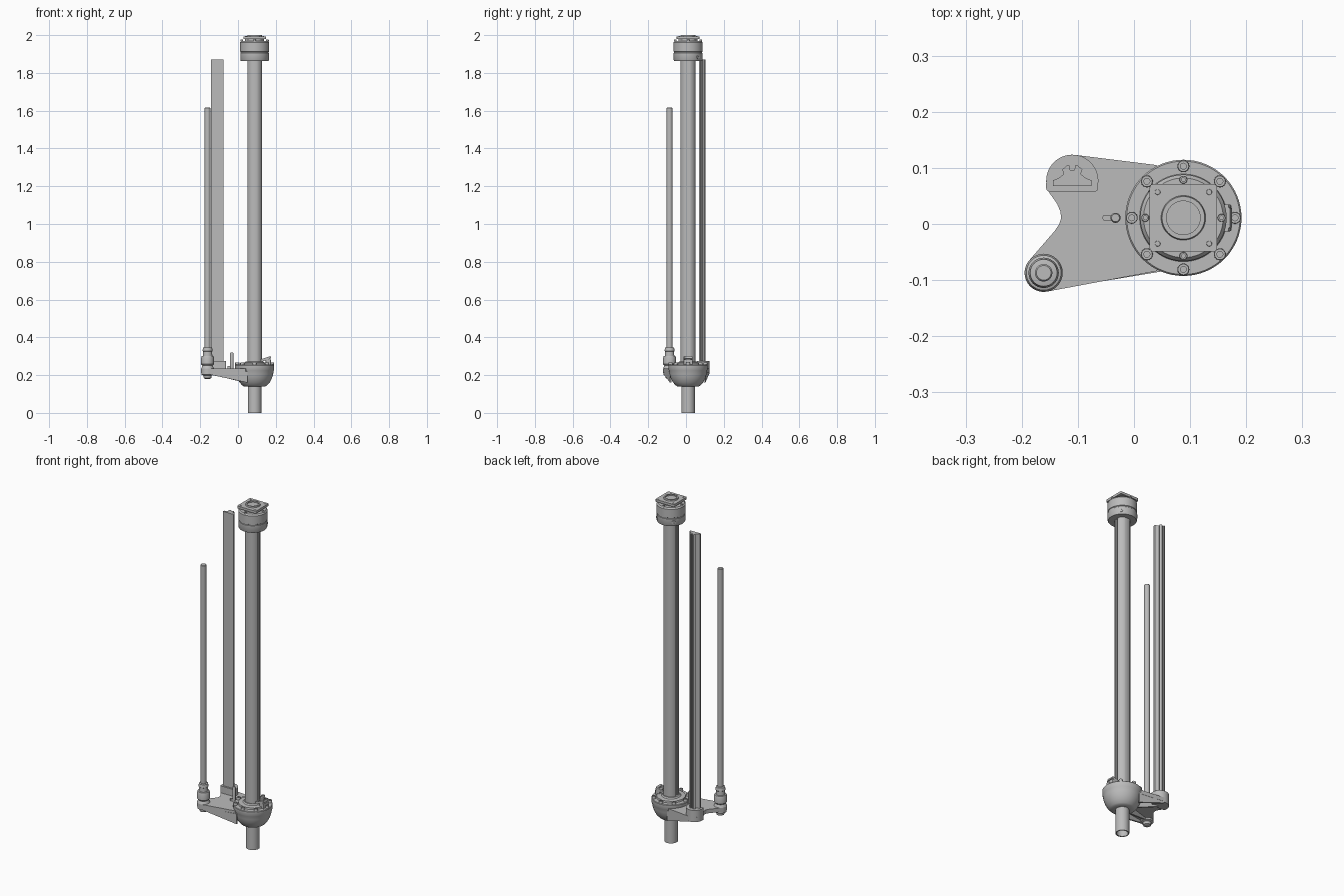
import bpy, bmesh
from math import sin, cos, pi, radians, atan2
from mathutils import Vector, Matrix

cube = bpy.data.objects.get("Cube")
if cube:
    bpy.data.objects.remove(cube, do_unlink=True)

grey = bpy.data.materials.new("machined_grey")
grey.use_nodes = True
colour = (0.5, 0.5, 0.5, 1)
grey.diffuse_color = colour
grey.node_tree.nodes["Principled BSDF"].inputs["Base Color"].default_value = colour

AXIS = (0.088, 0.011)      # main column
ROD = (-0.161, -0.087)     # thin side rod
RAIL = (-0.110, 0.077)     # flat side rail


def finish(name, bm, matrix=None):
    bmesh.ops.recalc_face_normals(bm, faces=bm.faces)
    if matrix:
        bm.transform(matrix)
    mesh = bpy.data.meshes.new(name)
    bm.to_mesh(mesh)
    bm.free()
    mesh.materials.append(grey)
    mesh.shade_smooth()
    mesh.set_sharp_from_angle(angle=radians(32))
    ob = bpy.data.objects.new(name, mesh)
    bpy.context.collection.objects.link(ob)
    return ob


def lathe(name, profile, centre=(0, 0), seg=48, tube=False, matrix=None):
    """Revolve (radius, z) points; a tube joins the last point to the first."""
    bm = bmesh.new()
    rings = [[bm.verts.new((centre[0] + r * cos(2 * pi * i / seg),
                            centre[1] + r * sin(2 * pi * i / seg), z))
              for i in range(seg)] for r, z in profile]
    pairs = list(zip(rings, rings[1:]))
    if tube:
        pairs.append((rings[-1], rings[0]))
    else:
        bm.faces.new(rings[0])
        bm.faces.new(rings[-1])
    for a, b in pairs:
        for i in range(seg):
            j = (i + 1) % seg
            bm.faces.new((a[i], a[j], b[j], b[i]))
    return finish(name, bm, matrix)


def prism(name, outline, z0, z1, matrix=None):
    bm = bmesh.new()
    low = [bm.verts.new((x, y, z0)) for x, y in outline]
    high = [bm.verts.new((x, y, z1)) for x, y in outline]
    bm.faces.new(low)
    bm.faces.new(high)
    for i in range(len(low)):
        j = (i + 1) % len(low)
        bm.faces.new((low[i], low[j], high[j], high[i]))
    return finish(name, bm, matrix)


def arc(centre, r, start, end, n=16):
    return [(centre[0] + r * cos(radians(start + (end - start) * i / n)),
             centre[1] + r * sin(radians(start + (end - start) * i / n)))
            for i in range(n + 1)]


def rounded_rect(centre, hx, hy, r):
    pts = []
    for sx, sy, a in ((1, 1, 0), (-1, 1, 90), (-1, -1, 180), (1, -1, 270)):
        pts += arc((centre[0] + sx * (hx - r), centre[1] + sy * (hy - r)), r, a, a + 90, 5)
    return pts


def screw(name, centre, z, r, h):
    """Cap screw with a hollow socket."""
    lathe(name, [(r * 0.5, z + h * 0.4), (r * 0.5, z + h), (r * 0.9, z + h),
                 (r, z + h * 0.85), (r, z)], centre, 16)


def polar(r, degrees):
    a = radians(degrees)
    return AXIS[0] + r * cos(a), AXIS[1] + r * sin(a)


# Hollow spigot and bowl-shaped base
lathe("lower_tube", [(0.030, 0), (0.036, 0), (0.036, 0.15), (0.030, 0.15)], AXIS, tube=True)
lathe("base_bowl", [(0.036, 0.139), (0.057, 0.140), (0.066, 0.146), (0.080, 0.162),
                    (0.091, 0.183), (0.098, 0.205), (0.101, 0.225), (0.1036, 0.230),
                    (0.1036, 0.252), (0.101, 0.255), (0.078, 0.255), (0.076, 0.264),
                    (0.052, 0.266), (0.046, 0.272)], AXIS, 64)
for k in range(8):
    screw("flange_bolt", polar(0.092, 45 * k), 0.25, 0.0107, 0.018)

# Column with a slot down each side
half = arc((0, 0), 0.041, -72, -18, 8) + [(0.036, -0.0125), (0.036, -0.006), (0.029, -0.006)]
half += [(x, -y) for x, y in reversed(half)]
section = half + [(-x, -y) for x, y in half]
prism("main_column", [(AXIS[0] + x, AXIS[1] + y) for x, y in section], 0.25, 1.87)

# Head collar, square plate and bored boss
lathe("head_collar", [(0.066, 1.863), (0.073, 1.863), (0.076, 1.868), (0.076, 1.905),
                      (0.074, 1.907), (0.074, 1.911), (0.077, 1.913), (0.077, 1.962),
                      (0.071, 1.970), (0.050, 1.970), (0.050, 1.980)], AXIS, 64)
prism("head_plate", rounded_rect(AXIS, 0.060, 0.060, 0.006), 1.979, 1.993)
lathe("head_boss", [(0.030, 1.985), (0.030, 2.0), (0.038, 2.0), (0.040, 1.992),
                    (0.040, 1.985)], AXIS)
for k in range(4):
    screw("collar_screw", polar(0.068, 90 * k), 1.968, 0.007, 0.008)
    screw("plate_screw", polar(0.065, 45 + 90 * k), 1.988, 0.005, 0.006)
for angle in (45, 135):
    x, y = polar(0.072, angle)
    turn = Matrix.Translation((x, y, 1.885)) @ Matrix.Rotation(radians(angle), 4, 'Z') \
        @ Matrix.Rotation(pi / 2, 4, 'Y')
    lathe("side_screw", [(0.011, 0), (0.011, 0.006), (0.005, 0.006), (0.005, 0.003)],
          seg=20, matrix=turn)

# Forked arm
fork = arc(RAIL, 0.0465, 84, 205) + [(-0.137, 0.036), (-0.131, 0.022), (-0.130, 0.010),
                                    (-0.133, 0.000), (-0.141, -0.012)]
fork += arc(ROD, 0.034, 142, 280) + [(0.04, -0.084), (0.07, -0.05), (0.07, 0.07), (0.04, 0.105)]
prism("arm_plate", fork, 0.212, 0.235)


def rib(start, end, z_start, z_end, thick=0.009):
    a, b = Vector((*start, 0)), Vector((*end, 0))
    d = b - a
    turn = Matrix.Translation(a) @ Matrix.Rotation(atan2(d.y, d.x), 4, 'Z') \
        @ Matrix.Rotation(pi / 2, 4, 'X')
    prism("arm_rib", [(0, 0.22), (0, z_start), (d.length, z_end), (d.length, 0.22)],
          -thick / 2, thick / 2, turn)


rib((-0.15, -0.113), (0.05, -0.08), 0.203, 0.160)
rib((-0.14, -0.075), (0.04, -0.02), 0.203, 0.160)
rib((-0.10, 0.117), (0.05, 0.098), 0.203, 0.160)
rib((-0.10, 0.070), (0.04, 0.035), 0.203, 0.160)

# Rod with its stepped holder and under-nut
lathe("rod_holder", [(0.034, 0.235), (0.027, 0.250), (0.034, 0.258), (0.034, 0.292),
                     (0.031, 0.300), (0.025, 0.302), (0.024, 0.325), (0.027, 0.328),
                     (0.024, 0.345), (0.016, 0.347)], ROD, 32)
lathe("side_rod", [(0.0155, 0.24), (0.0155, 1.613), (0.013, 1.616)], ROD, 32)
lathe("rod_nut", [(0.012, 0.180), (0.020, 0.184), (0.022, 0.198), (0.033, 0.202),
                  (0.033, 0.215)], ROD, 24)

# Rail standing in a D-shaped socket
socket = rounded_rect((RAIL[0], 0.068), 0.0465, 0.010, 0.006)[10:22] + arc(RAIL, 0.0465, 0, 180, 24)
prism("rail_socket", socket, 0.207, 0.275)
right = [(0.034, -0.009), (0.034, 0.001), (0.024, 0.005), (0.015, 0.012),
         (0.018, 0.020), (0.010, 0.027)]
profile = right + [(0.005, 0.027), (0.004, 0.019), (-0.004, 0.019), (-0.005, 0.027)]
profile += [(-x, y) for x, y in reversed(right)]
prism("side_rail", [(RAIL[0] + x, RAIL[1] + y) for x, y in profile], 0.25, 1.87)

# Small upright lever on the arm
lathe("lever_pin", [(0.009, 0.232), (0.009, 0.315), (0.007, 0.320)], (-0.033, 0.011), 20)
prism("lever_foot", rounded_rect((-0.040, 0.011), 0.016, 0.005, 0.004), 0.235, 0.247)

# Sloping latch with a slotted end
tilt = Matrix.Translation((0.105, AXIS[1], 0.264)) @ Matrix.Rotation(radians(-19), 4, 'Y')
for side in (-1, 1):
    prism("latch_side", rounded_rect((0.036, side * 0.019), 0.036, 0.005, 0.003), 0, 0.013, tilt)
for x in (0.016, 0.068):
    prism("latch_bridge", rounded_rect((x, 0), 0.006, 0.018, 0.002), 0, 0.013, tilt)
prism("latch_foot", rounded_rect((0.160, AXIS[1]), 0.014, 0.024, 0.004), 0.25, 0.283)
